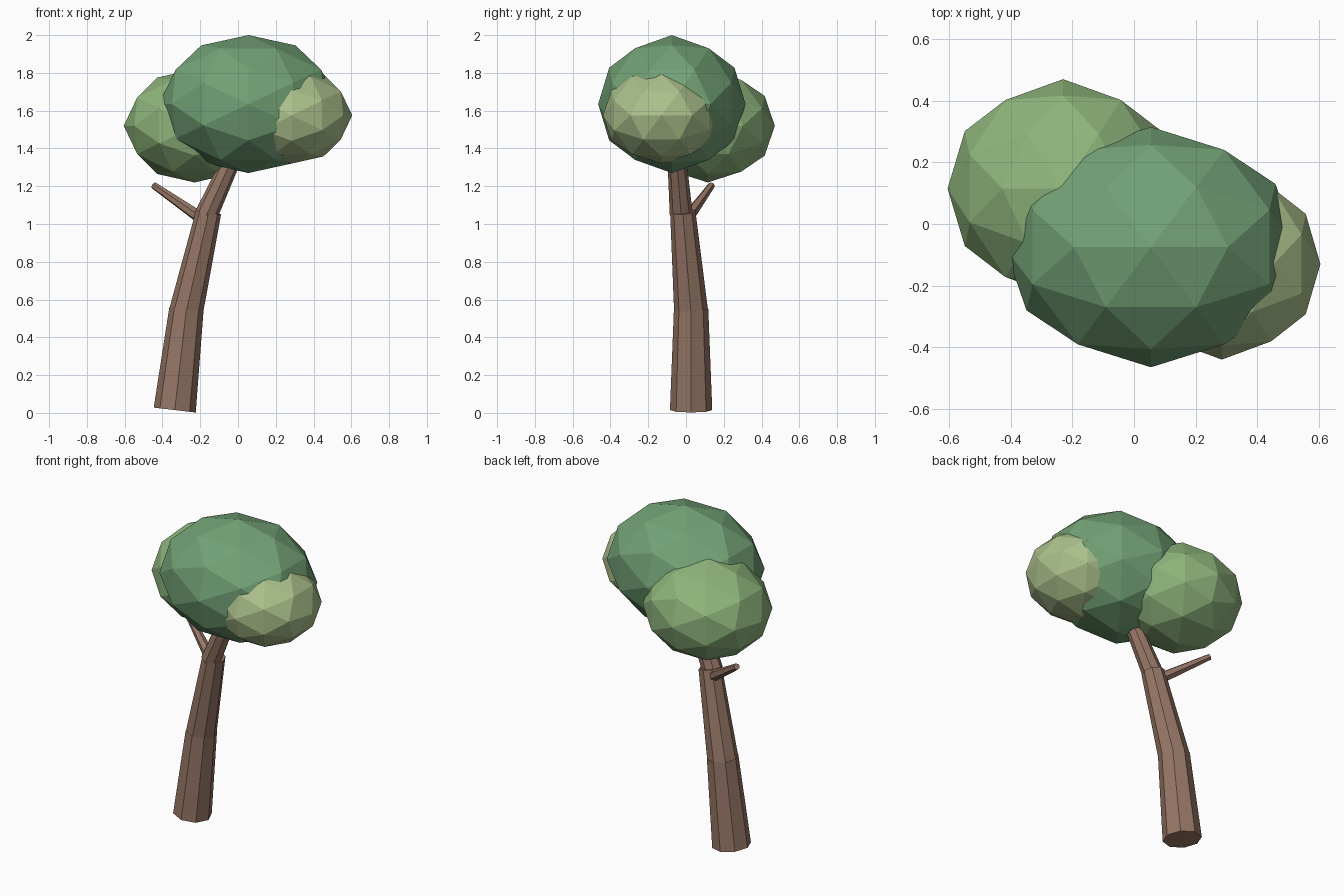
import bpy, bmesh
from itertools import combinations
from mathutils import Vector

if "Cube" in bpy.data.objects:
    bpy.data.objects.remove(bpy.data.objects["Cube"])


def material(name, rgb):
    m = bpy.data.materials.new(name)
    m.diffuse_color = (*rgb, 1)
    m.use_nodes = True
    m.node_tree.nodes["Principled BSDF"].inputs["Base Color"].default_value = m.diffuse_color
    return m


def finish(name, bm, mat):
    bmesh.ops.recalc_face_normals(bm, faces=bm.faces)
    me = bpy.data.meshes.new(name)
    bm.to_mesh(me)
    bm.free()
    me.materials.append(mat)
    ob = bpy.data.objects.new(name, me)
    bpy.context.collection.objects.link(ob)
    return ob


def limb(name, start, end, r1, r2, sides, mat):
    """Tapered cylinder between two points."""
    a, b = Vector(start), Vector(end)
    bm = bmesh.new()
    bmesh.ops.create_cone(bm, cap_ends=True, segments=sides, radius1=r1,
                          radius2=r2, depth=(b - a).length)
    ob = finish(name, bm, mat)
    ob.rotation_mode = 'QUATERNION'
    ob.rotation_quaternion = Vector((0, 0, 1)).rotation_difference(b - a)
    ob.location = (a + b) / 2


def foliage(name, centre, radii, mat):
    """Once-divided icosahedron standing on an edge midpoint, squashed to radii."""
    t = (1 + 5 ** 0.5) / 2
    pts = []
    for s in (-1, 1):
        for u in (-t, t):
            pts += [Vector((s, 0, u)), Vector((0, u, s)), Vector((u, s, 0))]
    pts += [(p + q) / 2 for p, q in combinations(pts, 2) if (p - q).length < 2.1]
    bm = bmesh.new()
    for p in pts:
        bm.verts.new(p.normalized())
    bmesh.ops.convex_hull(bm, input=bm.verts)
    bmesh.ops.scale(bm, vec=radii, verts=bm.verts)
    finish(name, bm, mat).location = centre


bark = material("bark", (0.30, 0.18, 0.13))
dark = material("dark_leaf", (0.17, 0.36, 0.18))
mid = material("mid_leaf", (0.27, 0.46, 0.20))
pale = material("pale_leaf", (0.41, 0.53, 0.26))

# Trunk in three leaning sections, plus a bare side branch
limb("trunk_lower", (-0.335, 0.027, 0.015), (-0.273, 0.027, 0.55), 0.112, 0.091, 8, bark)
limb("trunk_middle", (-0.275, 0.027, 0.535), (-0.155, -0.017, 1.065), 0.090, 0.067, 8, bark)
limb("trunk_upper", (-0.167, -0.025, 1.05), (-0.025, -0.05, 1.36), 0.061, 0.049, 8, bark)
limb("side_branch", (-0.18, 0.0, 1.02), (-0.447, 0.135, 1.205), 0.034, 0.019, 6, bark)

# Leaf masses
foliage("main_foliage", (0.055, -0.075, 1.635), (0.475, 0.39, 0.365), dark)
foliage("left_foliage", (-0.23, 0.115, 1.52), (0.375, 0.355, 0.30), mid)
foliage("right_foliage", (0.285, -0.13, 1.575), (0.32, 0.31, 0.255), pale)
